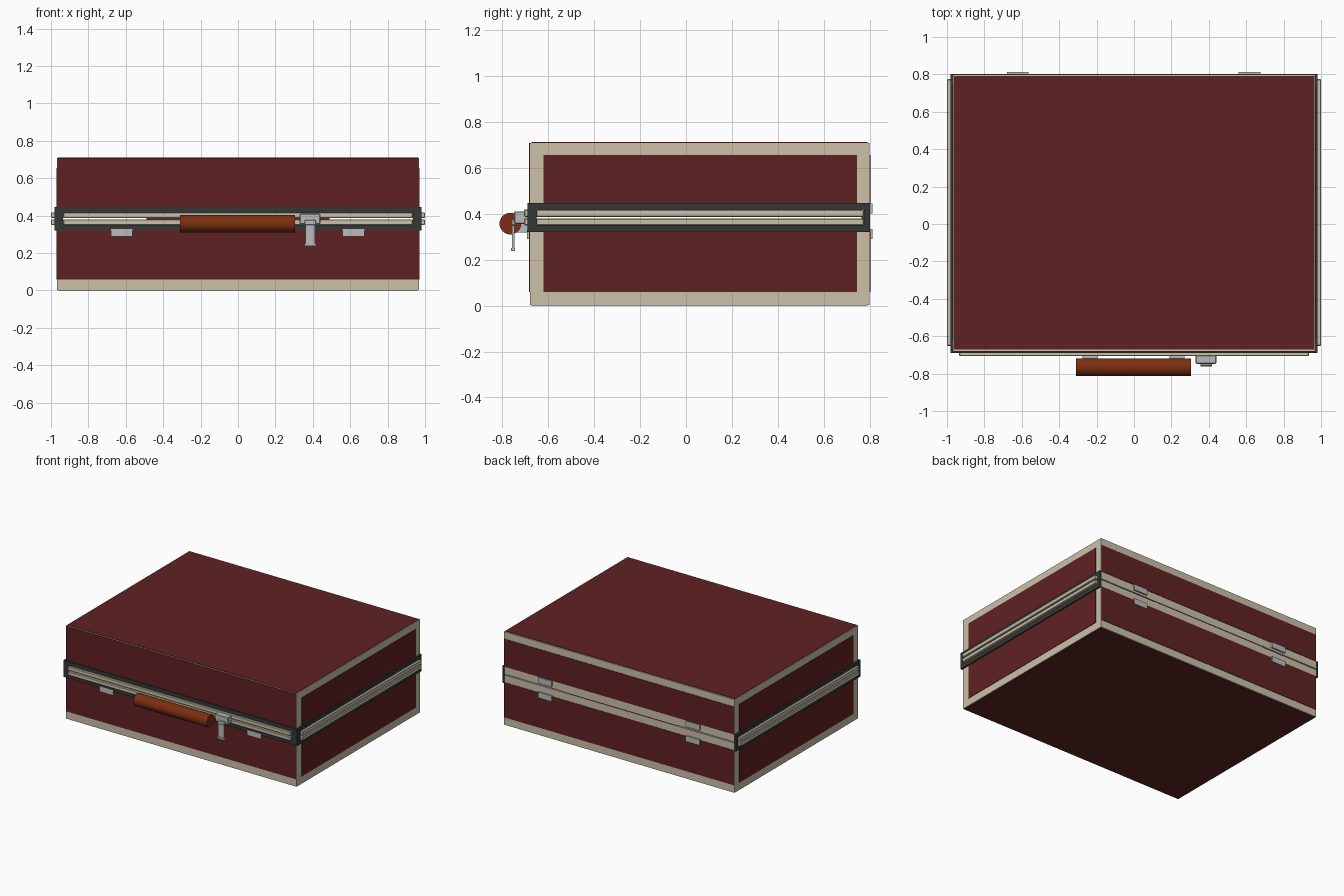
import bpy, math

if "Cube" in bpy.data.objects:
    bpy.data.objects.remove(bpy.data.objects["Cube"])


def material(name, r, g, b):
    m = bpy.data.materials.new(name)
    m.diffuse_color = (r, g, b, 1)
    m.use_nodes = True
    m.node_tree.nodes["Principled BSDF"].inputs["Base Color"].default_value = m.diffuse_color
    return m


RED = material("dark red leather", 0.118, 0.0155, 0.0165)
BEIGE = material("beige edging", 0.60, 0.53, 0.40)
DARK = material("charcoal rim", 0.036, 0.038, 0.038)
GREY = material("light grey metal", 0.50, 0.50, 0.51)
BROWN = material("brown handle", 0.20, 0.028, 0.005)


def box(name, x, y, z, mat, bevel=0):
    """Box from (min, max) ranges."""
    bpy.ops.mesh.primitive_cube_add(size=1)
    o = bpy.context.object
    o.name = name
    o.data.name = name
    for v in o.data.vertices:
        for i, (lo, hi) in enumerate((x, y, z)):
            v.co[i] = lo if v.co[i] < 0 else hi
    o.data.materials.append(mat)
    if bevel:
        b = o.modifiers.new("bevel", 'BEVEL')
        b.width = bevel
        b.segments = 1
    return o


X, Y0, Y1 = 0.968, -0.68, 0.80
G0, G1 = 0.380, 0.387          # open slit between base and lid
T = 0.003                      # leather panel thickness

# Case halves, leaving a see-through slit
box("base", (-X, X), (Y0, Y1), (T, G0), BEIGE)
box("lid", (-X, X), (Y0, Y1), (G1, 0.712 - T), BEIGE)
box("back_gasket", (-0.49, 0.49), (0.765, 0.797), (G0 - 0.002, G1 + 0.002), RED)

# Leather panels on top, bottom, front and back
box("top_panel", (-0.962, 0.962), (-0.672, 0.79), (0.70, 0.712), RED)
box("bottom_panel", (-0.962, 0.962), (-0.672, 0.79), (0, 0.01), RED)
box("front_lower_panel", (-0.965, 0.965), (Y0 - T, Y0 + T), (0.06, 0.33), RED)
box("front_upper_panel", (-0.965, 0.965), (Y0 - T, Y0 + T), (0.44, 0.708), RED)
box("back_lower_panel", (-0.965, 0.965), (Y1 - T, Y1 + T), (0.06, 0.325), RED)
box("back_upper_panel", (-0.965, 0.965), (Y1 - T, Y1 + T), (0.445, 0.655), RED)

# Side panels, dark side rims and beige side rails
for s, side in ((-1, "left"), (1, "right")):
    def span(a, b):
        return tuple(sorted((s * a, s * b)))

    box(side + "_lower_panel", span(X - T, X + T), (-0.62, 0.745), (0.06, 0.33), RED)
    box(side + "_upper_panel", span(X - T, X + T), (-0.62, 0.745), (0.44, 0.655), RED)
    rim = span(X - T, 0.981)
    box(side + "_rim_bottom", rim, (-0.69, Y1 + 0.002), (0.32, 0.352), DARK)
    box(side + "_rim_top", rim, (-0.69, Y1 + 0.002), (0.418, 0.447), DARK)
    box(side + "_rim_front_end", rim, (-0.69, -0.652), (0.352, 0.418), DARK)
    box(side + "_rim_back_end", rim, (0.775, Y1 + 0.002), (0.352, 0.418), DARK)
    rail = span(X - T, 1.0)
    box(side + "_rail_lower", rail, (-0.652, 0.775), (0.350, G0), BEIGE, 0.004)
    box(side + "_rail_upper", rail, (-0.652, 0.775), (G1, 0.418), BEIGE, 0.004)
    # Front rim ends
    box(side + "_front_rim_end", span(0.935, 0.981), (-0.691, Y0 + T), (0.352, 0.418), DARK)

# Front rim and rails
box("front_rim_bottom", (-0.981, 0.981), (-0.691, Y0 + T), (0.32, 0.352), DARK)
box("front_rim_top", (-0.981, 0.981), (-0.691, Y0 + T), (0.418, 0.447), DARK)
box("front_rail_lower", (-0.935, 0.935), (-0.706, Y0 + T), (0.350, G0), BEIGE, 0.004)
box("front_rail_upper", (-0.935, 0.935), (-0.706, Y0 + T), (G1, 0.418), BEIGE, 0.004)

# Hinge plates at the back and matching plates at the front
for cx, side in ((-0.622, "left"), (0.618, "right")):
    xr = (cx - 0.058, cx + 0.058)
    box(side + "_hinge_lower", xr, (Y1 - 0.01, 0.812), (0.29, 0.333), GREY)
    box(side + "_hinge_upper", xr, (Y1 - 0.01, 0.812), (0.402, 0.445), GREY)
    box(side + "_front_plate", xr, (-0.6915, Y0 + 0.01), (0.29, 0.330), GREY)

# Handle grip and its brackets
bpy.ops.mesh.primitive_cylinder_add(vertices=32, radius=0.047, depth=0.616,
                                    location=(-0.002, -0.765, 0.357),
                                    rotation=(0, math.pi / 2, 0))
grip = bpy.context.object
grip.name = "handle_grip"
grip.data.materials.append(BROWN)
bpy.ops.object.shade_smooth_by_angle(angle=math.radians(40))
for cx, side in ((-0.235, "left"), (0.23, "right")):
    box(side + "_handle_bracket", (cx - 0.04, cx + 0.04), (-0.745, -0.685), (0.318, 0.365), GREY)

# Latch: block, hanging tongue and foot
box("latch_block", (0.33, 0.44), (-0.748, -0.685), (0.355, 0.411), GREY, 0.004)
box("latch_hook", (0.356, 0.418), (-0.76, -0.735), (0.350, 0.376), GREY, 0.003)
box("latch_tongue", (0.362, 0.412), (-0.757, -0.747), (0.245, 0.36), GREY)
box("latch_foot", (0.356, 0.418), (-0.763, -0.745), (0.238, 0.252), GREY)
